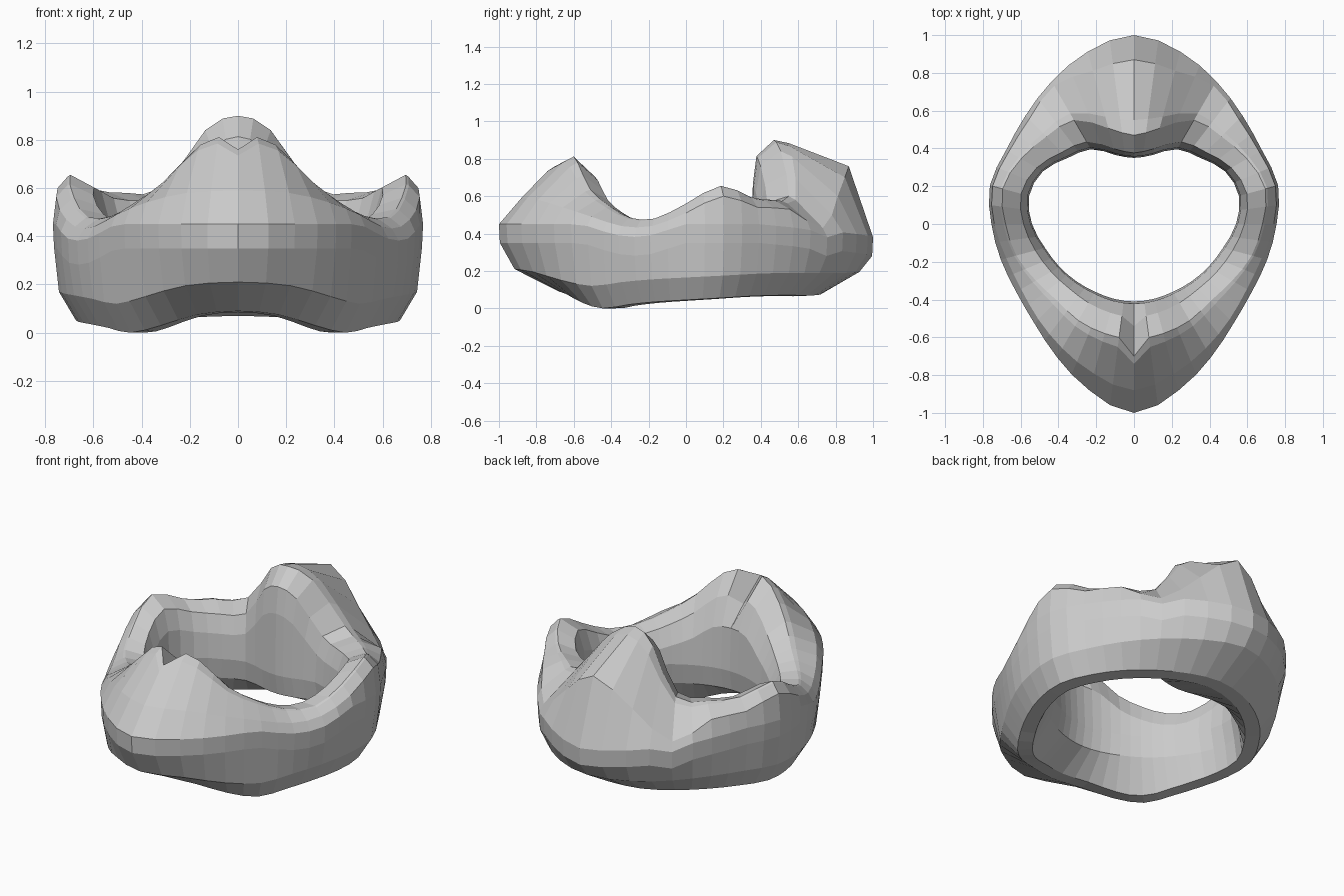
import bpy, bmesh, math

# Key sections every 15 degrees from the front (-90) to the back (+90):
# outer radius, shoulder r/z, ridge r/z, hole radius, underside r/z
KEYS = [
    (1.00, .88, .59, .61, .82, .410, .68, .09),
    (.912, .82, .58, .60, .78, .410, .66, .075),
    (.815, .76, .54, .59, .635, .414, .64, .03),
    (.745, .715, .49, .575, .545, .430, .63, .0),
    (.720, .69, .44, .60, .485, .455, .62, .02),
    (.730, .70, .44, .645, .48, .488, .63, .035),
    (.755, .74, .51, .68, .56, .540, .66, .045),
    (.790, .775, .60, .72, .655, .575, .69, .055),
    (.782, .765, .54, .69, .595, .557, .68, .065),
    (.812, .785, .53, .655, .58, .495, .68, .07),
    (.872, .845, .43, .635, .60, .457, .69, .07),
    (.945, .84, .60, .525, .84, .378, .71, .07),
    (1.00, .87, .76, .47, .90, .350, .72, .075),
]
SEGMENTS = 48


def key(i):
    # Reflect past either end so the two halves mirror each other
    i = abs(i)
    return KEYS[i if i <= 12 else 24 - i]


def params(t):
    # Smooth blend between the key sections
    i = math.floor(t)
    f = t - i
    return [b + .5 * f * (c - a + f * (2*a - 5*b + 4*c - d + f * (3*(b - c) + d - a)))
            for a, b, c, d in zip(key(i - 1), key(i), key(i + 1), key(i + 2))]


def section(t):
    ro, rs, zs, rt, zt, rh, rb, zb = params(t)
    zb = max(zb, 0)
    k = t / 12
    zo = min(.45 - .07 * max(0, (t - 8) / 4), zs - .05)
    return [
        (rb, zb),
        (rb + .74 * (ro - rb), zb + .12),
        (ro - .005, zo - .1),
        (ro, zo),
        (rs, zs),
        (rt + .2 * (rs - rt), zt - .12 * (zt - zs)),
        (rt, zt),
        (rh + (.42 - .2 * k) * (rt - rh), .42 + (.72 + .1 * k) * (zt - .42)),
        (rh + .06 * (rt - rh), .22 + (.55 + .1 * k) * (zt - .22)),
        (rh, .30),
        (rh + .02, .18),
        (rb - .08, max(zb - .005, 0)),
    ]


# Ring body: sections swept round the opening
bm = bmesh.new()
rings = []
for s in range(SEGMENTS):
    t = 24 * s / SEGMENTS
    a = math.radians(-90 + 15 * t)
    pts = section(t if t <= 12 else 24 - t)
    if s == 0:
        # Notch in the front peak
        pts[5], pts[6], pts[7] = (.74, .735), (.70, .76), (.54, .65)
    rings.append([bm.verts.new((r * math.cos(a), r * math.sin(a), z)) for r, z in pts])
n = len(rings[0])
for s in range(SEGMENTS):
    p, q = rings[s], rings[(s + 1) % SEGMENTS]
    for j in range(n):
        k = (j + 1) % n
        bm.faces.new((p[j], q[j], q[k], p[k]))
bmesh.ops.recalc_face_normals(bm, faces=bm.faces)
mesh = bpy.data.meshes.new("ring_body")
bm.to_mesh(mesh)
bm.free()
bpy.context.collection.objects.link(bpy.data.objects.new("ring_body", mesh))
